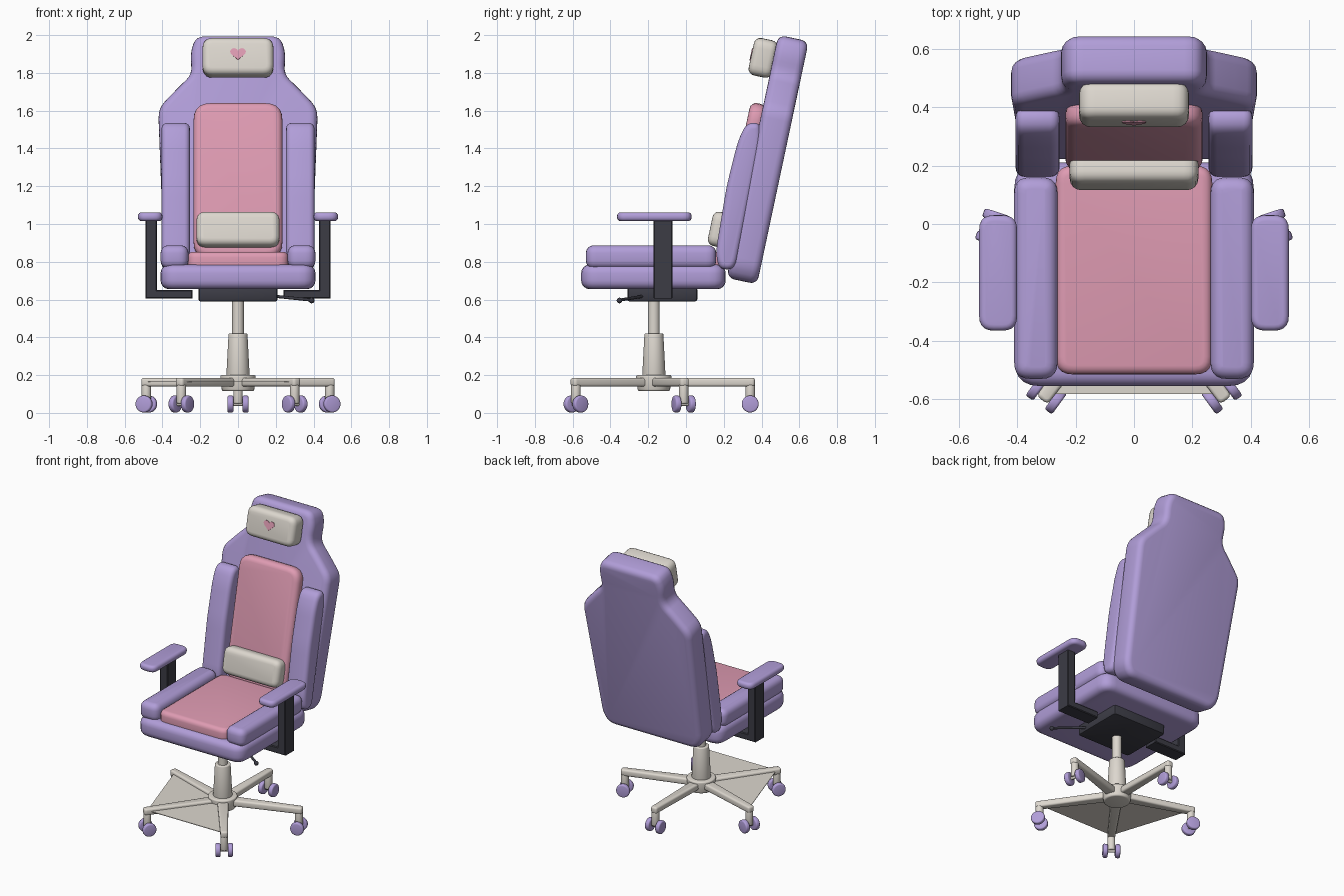
import bpy, bmesh, math
from mathutils import Vector, Matrix

if "Cube" in bpy.data.objects:
    bpy.data.objects.remove(bpy.data.objects["Cube"])


def material(name, r, g, b):
    m = bpy.data.materials.new(name)
    m.diffuse_color = (r, g, b, 1)
    m.use_nodes = True
    m.node_tree.nodes["Principled BSDF"].inputs["Base Color"].default_value = m.diffuse_color
    return m


PURPLE = material("lavender", 0.44, 0.34, 0.69)
PINK = material("pink", 0.74, 0.33, 0.45)
CREAM = material("warm white", 0.72, 0.68, 0.62)
DARK = material("charcoal", 0.045, 0.045, 0.06)


def finish(bm, name, mat):
    bmesh.ops.recalc_face_normals(bm, faces=bm.faces[:])
    me = bpy.data.meshes.new(name)
    bm.to_mesh(me)
    bm.free()
    me.materials.append(mat)
    for p in me.polygons:
        p.use_smooth = True
    me.set_sharp_from_angle(angle=math.radians(40))
    ob = bpy.data.objects.new(name, me)
    bpy.context.collection.objects.link(ob)
    return ob


def rounded(points, r, n=5):
    """Round every corner of a 2D outline."""
    pts = [Vector(p) for p in points]
    out = []
    for i, p in enumerate(pts):
        a, b = pts[i - 1] - p, pts[(i + 1) % len(pts)] - p
        s = p + a.normalized() * min(r, a.length * 0.45)
        e = p + b.normalized() * min(r, b.length * 0.45)
        for k in range(n + 1):
            t = k / n
            out.append(s * (1 - t) ** 2 + p * 2 * t * (1 - t) + e * t * t)
    return out


def rect(u0, u1, v0, v1):
    return [(u0, v0), (u1, v0), (u1, v1), (u0, v1)]


def slab(name, outline, w0, w1, place, mat, bevel=0.0, seg=4):
    """Extrude a 2D outline from w0 to w1 and round both rims."""
    bm = bmesh.new()
    lo = [bm.verts.new(place(u, v, w0)) for u, v in outline]
    hi = [bm.verts.new(place(u, v, w1)) for u, v in outline]
    caps = [bm.faces.new(lo), bm.faces.new(hi)]
    n = len(lo)
    for i in range(n):
        j = (i + 1) % n
        bm.faces.new((lo[i], lo[j], hi[j], hi[i]))
    bmesh.ops.recalc_face_normals(bm, faces=bm.faces[:])
    if bevel:
        rim = list({e for f in caps for e in f.edges})
        bmesh.ops.bevel(bm, geom=rim, offset=bevel, offset_type='OFFSET',
                        segments=seg, profile=0.5, affect='EDGES', clamp_overlap=True)
    return finish(bm, name, mat)


def rod(name, p, q, r1, r2, mat, bevel=0.0, sides=24):
    """Cylinder or cone from p to q."""
    p, q = Vector(p), Vector(q)
    d = q - p
    mtx = Matrix.Translation((p + q) / 2) @ d.to_track_quat('Z', 'Y').to_matrix().to_4x4()
    bm = bmesh.new()
    bmesh.ops.create_cone(bm, cap_ends=True, segments=sides, radius1=r1, radius2=r2,
                          depth=d.length, matrix=mtx)
    if bevel:
        rim = list({e for f in bm.faces if len(f.verts) > 4 for e in f.edges})
        bmesh.ops.bevel(bm, geom=rim, offset=bevel, segments=3, profile=0.5,
                        affect='EDGES', clamp_overlap=True)
    return finish(bm, name, mat)


# Placement frames: flat on the floor plane, upright, sideways, leaning back
LEAN = math.radians(12)
S, C = math.sin(LEAN), math.cos(LEAN)


def flat(u, v, w): return (u, v, w)
def upright(u, v, w): return (u, w, v)
def sideways(u, v, w): return (w, u, v)
def leaned(u, v, w): return (u, 0.215 + v * S + w * C, 0.715 + v * C - w * S)


# Five-star base with twin-wheel casters
CY, R = -0.17, 0.51
tips = []
for i in range(5):
    a = math.radians(90 + 72 * i)
    d, t = Vector((math.cos(a), math.sin(a), 0)), Vector((-math.sin(a), math.cos(a), 0))
    hub = Vector((0, CY, 0))
    tip = hub + d * R
    tips.append(tip)

    def along(u, v, w, d=d, t=t, hub=hub):
        return hub + d * u + t * v + Vector((0, 0, w))
    arm = [(0.03, -0.036), (R + 0.025, -0.024), (R + 0.025, 0.024), (0.03, 0.036)]
    slab("base_arm", rounded(arm, 0.018), 0.14, 0.185, along, CREAM, 0.012, 3)
    rod("caster_stem", tip + Vector((0, 0, 0.05)), tip + Vector((0, 0, 0.15)), 0.025, 0.025, CREAM, 0.006)
    mid = tip + Vector((0, 0, 0.047))
    rod("caster_axle", mid - t * 0.04, mid + t * 0.04, 0.01, 0.01, CREAM, sides=12)
    for s in (-1, 1):
        rod("caster_wheel", mid + t * s * 0.024, mid + t * s * 0.056, 0.045, 0.045, PURPLE, 0.009)

# Thin web between the front and left arms
web = [(0, CY)] + [tuple(tips[k].xy) for k in (1, 2, 3)]
slab("base_web", web, 0.163, 0.167, flat, CREAM)

# Hub and gas lift
rod("hub", (0, CY, 0.115), (0, CY, 0.2), 0.085, 0.095, CREAM, 0.01, 32)
rod("lift_sleeve", (0, CY, 0.19), (0, CY, 0.42), 0.062, 0.05, CREAM, 0.006, 32)
rod("lift_piston", (0, CY, 0.4), (0, CY, 0.6), 0.031, 0.031, CREAM)

# Tilt mechanism and lever
slab("mechanism", rounded(rect(-0.21, 0.21, -0.31, 0.06), 0.02, 2), 0.59, 0.665, flat, DARK, 0.012, 2)
rod("lever", (0.15, -0.2, 0.622), (0.39, -0.352, 0.597), 0.008, 0.008, DARK, sides=12)
bm = bmesh.new()
bmesh.ops.create_uvsphere(bm, u_segments=16, v_segments=10, radius=0.015,
                          matrix=Matrix.Translation((0.39, -0.352, 0.595)))
finish(bm, "lever_knob", DARK)

# Seat
slab("seat_base", rounded(rect(-0.41, 0.41, -0.555, 0.21), 0.09), 0.655, 0.785, flat, PURPLE, 0.045)
slab("seat_cushion", rounded(rect(-0.268, 0.268, -0.515, 0.2), 0.06), 0.74, 0.853, flat, PINK, 0.03)

# Backrest shell: half outline mirrored
half = [(0.34, 0), (0.39, 0.07), (0.422, 0.925), (0.31, 1.045),
        (0.243, 1.11), (0.252, 1.23), (0.222, 1.315)]
shell = half + [(-u, v) for u, v in reversed(half)]
slab("backrest", rounded(shell, 0.05, 4), 0, 0.165, leaned, PURPLE, 0.04)
slab("back_cushion", rounded(rect(-0.235, 0.235, 0.1, 0.938), 0.09), -0.068, 0.02, leaned, PINK, 0.035)

# Pillows
slab("lumbar_pillow", rounded(rect(-0.22, 0.22, 0.15, 0.335), 0.05), -0.14, -0.035, leaned, CREAM, 0.035)
slab("head_pillow", rounded(rect(-0.188, 0.188, 1.078, 1.28), 0.055), -0.117, 0.01, leaned, CREAM, 0.035)

# Heart plate on the head pillow
heart = []
for k in range(32):
    a = 2 * math.pi * k / 32
    x = 16 * math.sin(a) ** 3
    z = 13 * math.cos(a) - 5 * math.cos(2 * a) - 2 * math.cos(3 * a) - math.cos(4 * a)
    heart.append((x * 0.0026, 1.19 + z * 0.0023))
slab("heart_patch", heart, -0.121, -0.114, leaned, PINK)

# Mirrored side parts
wing = [(0.175, 0.76), (0.157, 0.85), (0.215, 1.2), (0.275, 1.44), (0.32, 1.535),
        (0.395, 1.535), (0.4, 1.44), (0.26, 0.76)]
post = [(0.24, 0.605), (0.49, 0.605), (0.49, 1.025), (0.43, 1.025), (0.43, 0.65), (0.24, 0.65)]
for s in (-1, 1):
    slab("seat_bolster", rounded(rect(s * 0.262, s * 0.41, -0.53, 0.16), 0.055), 0.765, 0.887,
         flat, PURPLE, 0.045)
    slab("back_bolster", rounded(wing, 0.06), s * 0.255, s * 0.405, sideways, PURPLE, 0.045)
    slab("armrest_post", [(s * u, v) for u, v in post], -0.173, -0.072, upright, DARK, 0.005, 1)
    slab("armrest_pad", rounded(rect(s * 0.4, s * 0.53, -0.365, 0.03), 0.05), 1.015, 1.062,
         flat, PURPLE, 0.02)
